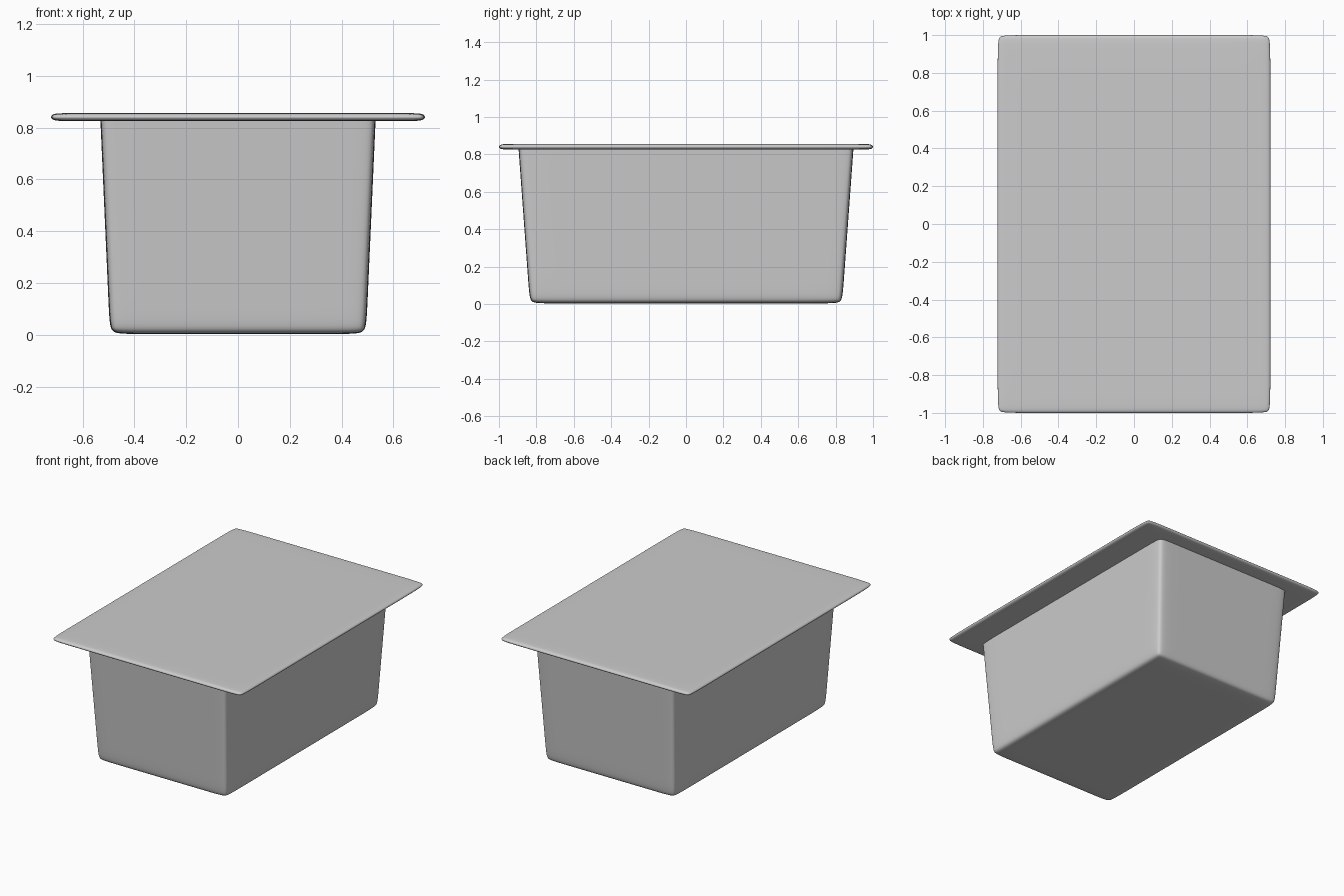
import bpy, bmesh

if "Cube" in bpy.data.objects:
    bpy.data.objects.remove(bpy.data.objects["Cube"])


def rounded_box(name, levels, inset, cap_top):
    """Subdivision cage: 4x4 outline per level (z, half_x, half_y), with support loops near the edges."""
    bm = bmesh.new()

    def grid(z, hx, hy, whole):
        xs = (-hx, -hx + inset, hx - inset, hx)
        ys = (-hy, -hy + inset, hy - inset, hy)
        return {(i, j): bm.verts.new((xs[i], ys[j], z))
                for i in range(4) for j in range(4)
                if whole or i in (0, 3) or j in (0, 3)}

    last = len(levels) - 1
    grids = [grid(*lv, k == 0 or (k == last and cap_top)) for k, lv in enumerate(levels)]
    outline = ([(i, 0) for i in range(3)] + [(3, j) for j in range(3)]
               + [(i, 3) for i in (3, 2, 1)] + [(0, j) for j in (3, 2, 1)])
    # walls
    for lo, hi in zip(grids, grids[1:]):
        for p, q in zip(outline, outline[1:] + outline[:1]):
            bm.faces.new((lo[p], lo[q], hi[q], hi[p]))
    # end caps
    for g in [grids[0]] + ([grids[-1]] if cap_top else []):
        for i in range(3):
            for j in range(3):
                bm.faces.new((g[i, j], g[i + 1, j], g[i + 1, j + 1], g[i, j + 1]))
    bmesh.ops.recalc_face_normals(bm, faces=bm.faces)
    for f in bm.faces:
        f.smooth = True
    mesh = bpy.data.meshes.new(name)
    bm.to_mesh(mesh)
    bm.free()
    obj = bpy.data.objects.new(name, mesh)
    bpy.context.collection.objects.link(obj)
    sub = obj.modifiers.new("smooth", 'SUBSURF')
    sub.levels = sub.render_levels = 4
    return obj


# tapered tub, its open rim hidden under the lid
rounded_box("tub", [(0.003, 0.495, 0.835), (0.075, 0.498, 0.84),
                    (0.77, 0.529, 0.891), (0.84, 0.532, 0.896)], 0.075, False)

# flat overhanging lid
rounded_box("lid", [(0.825, 0.725, 1.003), (0.857, 0.725, 1.003)], 0.075, True)
